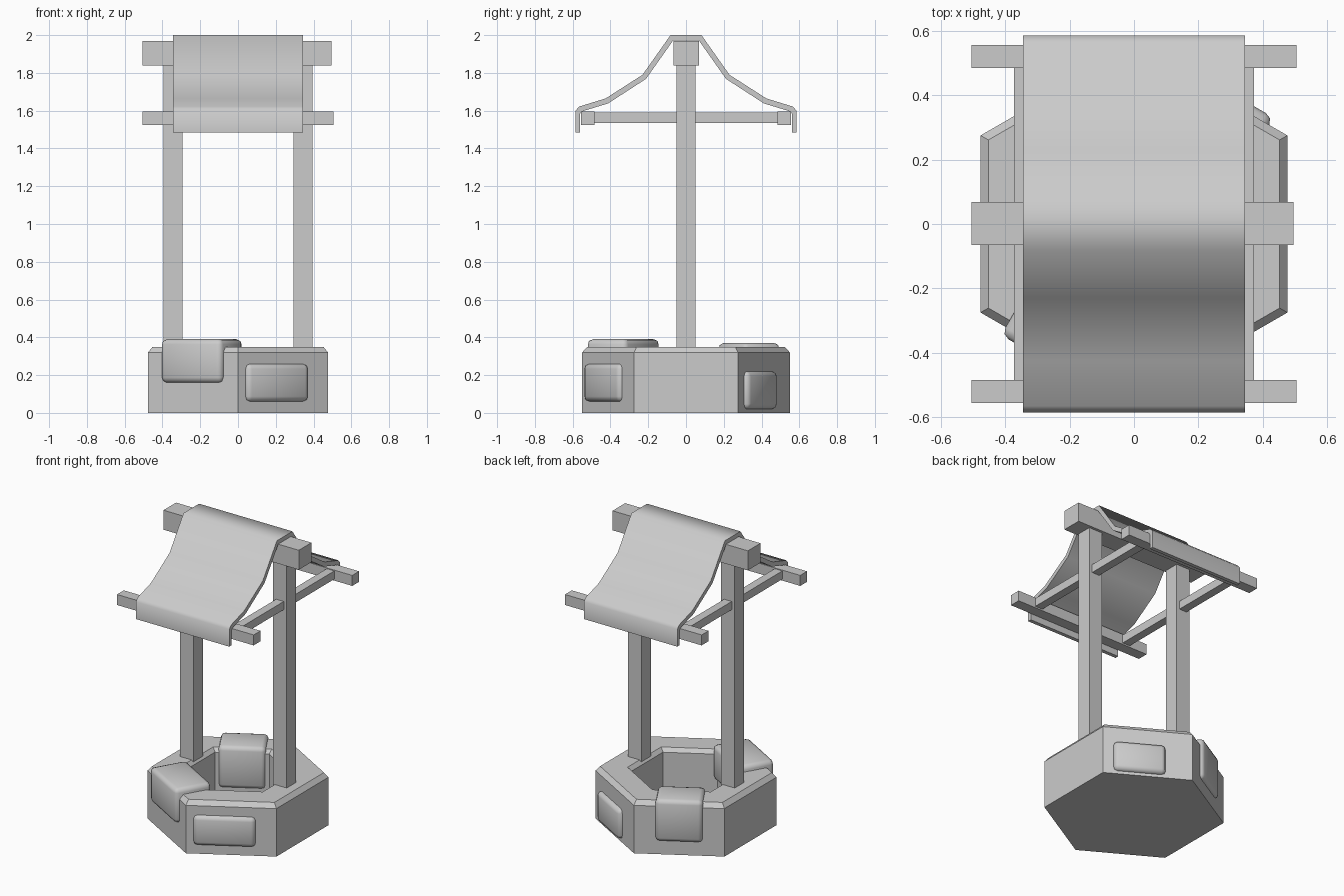
import bpy, bmesh, math
from mathutils import Matrix, Vector

cube = bpy.data.objects.get("Cube")
if cube:
    bpy.data.objects.remove(cube, do_unlink=True)

grey = bpy.data.materials.new("plain_grey")
grey.use_nodes = True
colour = (0.6, 0.6, 0.6, 1)
grey.diffuse_color = colour
grey.node_tree.nodes["Principled BSDF"].inputs["Base Color"].default_value = colour


def finish(name, bm, smooth=None):
    bmesh.ops.recalc_face_normals(bm, faces=bm.faces)
    mesh = bpy.data.meshes.new(name)
    bm.to_mesh(mesh)
    bm.free()
    obj = bpy.data.objects.new(name, mesh)
    bpy.context.collection.objects.link(obj)
    mesh.materials.append(grey)
    if smooth:
        bpy.ops.object.select_all(action='DESELECT')
        obj.select_set(True)
        bpy.context.view_layer.objects.active = obj
        bpy.ops.object.shade_smooth_by_angle(angle=math.radians(smooth))
    return obj


def box(name, lo, hi, turn=0, bevel=0):
    """Box between two corners, optionally rounded and turned about z."""
    bm = bmesh.new()
    lo, hi = Vector(lo), Vector(hi)
    bmesh.ops.create_cube(bm, size=1, matrix=Matrix.Translation((lo + hi) / 2)
                          @ Matrix.Diagonal((*(hi - lo), 1)))
    if bevel:
        bmesh.ops.bevel(bm, geom=bm.edges[:], offset=bevel, segments=2,
                        profile=0.5, affect='EDGES')
    bm.transform(Matrix.Rotation(math.radians(turn), 4, 'Z'))
    return finish(name, bm, 60 if bevel else None)


# Hexagonal well wall: rings from the underside, over the rim, to the floor
RADIUS = 0.55
bm = bmesh.new()
rings = []
for r, z in ((RADIUS, 0), (RADIUS, 0.32), (0.522, 0.35),
             (0.355, 0.35), (0.33, 0.325), (0.33, 0.04)):
    rings.append([bm.verts.new((r * math.sin(i * math.pi / 3),
                                r * math.cos(i * math.pi / 3), z))
                  for i in range(6)])
for a, b in zip(rings, rings[1:]):
    for i in range(6):
        j = (i + 1) % 6
        bm.faces.new((a[i], a[j], b[j], b[i]))
bm.faces.new(rings[0])
bm.faces.new(rings[-1])
finish("well_wall", bm)

# Stones: direction of the wall face, sideways shift, width, heights, inner and outer reach
stones = (
    ("front_left_stone", -30, -0.04, 0.38, 0.06, 0.26, 0.42, 0.50),
    ("front_right_rim_stone", 210, 0.0, 0.37, 0.16, 0.39, 0.262, 0.505),
    ("back_left_stone", 90 - 30, -0.05, 0.32, 0.02, 0.22, 0.42, 0.503),
    ("back_right_rim_stone", 120, 0.0, 0.29, 0.09, 0.37, 0.272, 0.498),
)
for name, angle, shift, width, z0, z1, inner, outer in stones:
    angle = {-30: -60, 210: 240}.get(angle, angle)
    box(name, (inner, shift - width / 2, z0), (outer, shift + width / 2, z1),
        turn=angle, bevel=0.027)

# Posts and the side rails that carry the eaves
for side, s in (("left", 1), ("right", -1)):
    box(side + "_post", (s * 0.345 - 0.05, -0.05, 0.34), (s * 0.345 + 0.05, 0.05, 1.86))
    box(side + "_rail", (s * 0.345 - 0.028, -0.5, 1.535), (s * 0.345 + 0.028, 0.5, 1.59))

# Ridge and eave beams
box("ridge_beam", (-0.505, -0.065, 1.84), (0.495, 0.068, 1.97))
for end, s in (("front", -1), ("back", 1)):
    box(end + "_eave_beam", (-0.505, s * 0.52 - 0.036, 1.525), (0.505, s * 0.52 + 0.036, 1.595))

# Draped roof sheet: half profile mirrored, given thickness, then extruded along x
outer = [(0.082, 2.0), (0.23, 1.79), (0.425, 1.665), (0.565, 1.622), (0.585, 1.6), (0.585, 1.485)]
inner = [(0.068, 1.972), (0.212, 1.768), (0.413, 1.638), (0.545, 1.598), (0.56, 1.585), (0.56, 1.485)]


def both_sides(half):
    return [(-y, z) for y, z in reversed(half)] + half


top, under = both_sides(outer), both_sides(inner)
bm = bmesh.new()
a = [bm.verts.new((-0.345, y, z)) for y, z in top]
b = [bm.verts.new((-0.345, y, z)) for y, z in under]
strip = [bm.faces.new((a[i], a[i + 1], b[i + 1], b[i])) for i in range(len(a) - 1)]
grown = bmesh.ops.extrude_face_region(bm, geom=strip, use_keep_orig=True)
bmesh.ops.translate(bm, vec=(0.69, 0, 0),
                    verts=[v for v in grown["geom"] if isinstance(v, bmesh.types.BMVert)])
finish("roof_sheet", bm, 62)
